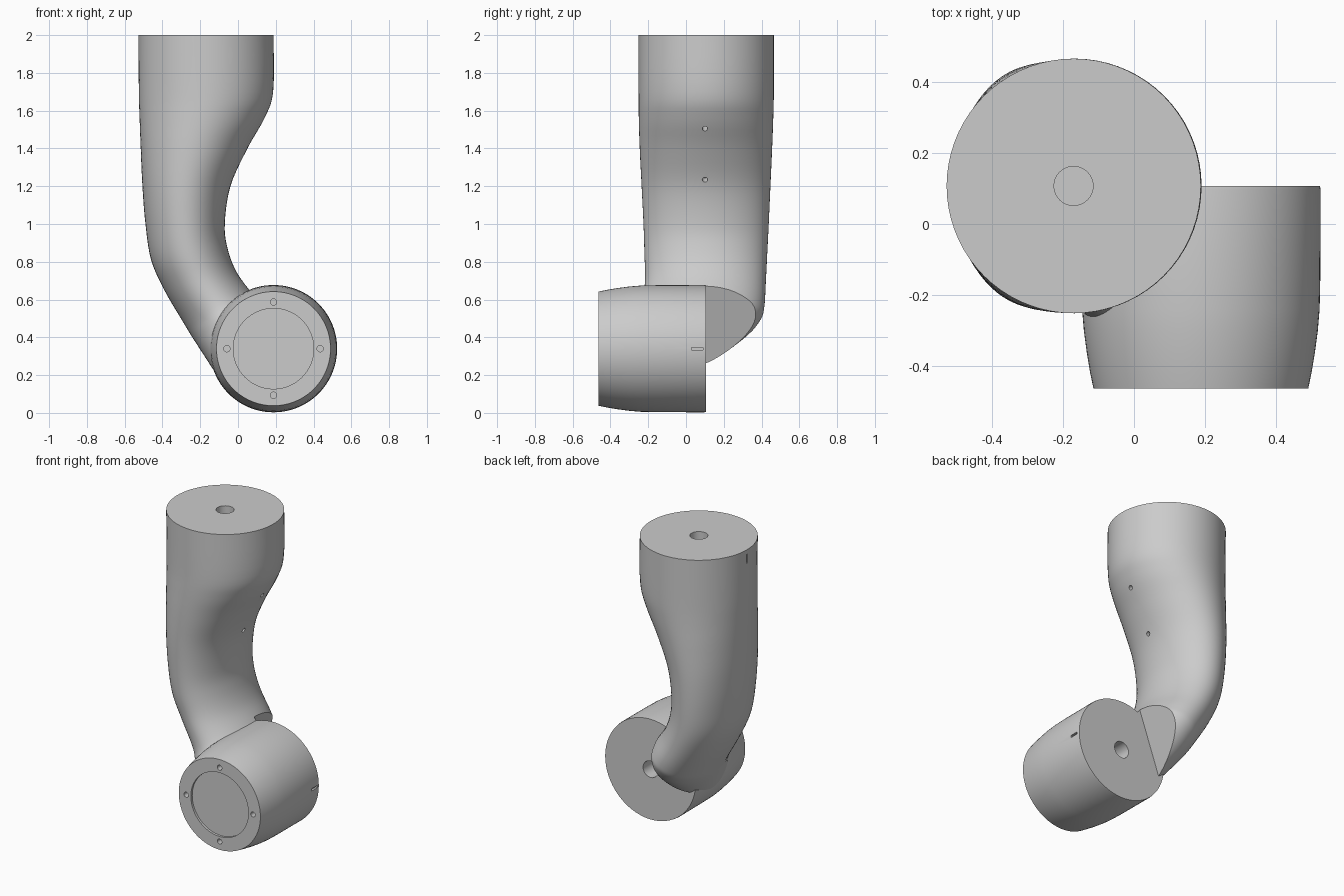
import bpy, bmesh, math
from mathutils import Vector, Matrix

if "Cube" in bpy.data.objects:
    bpy.data.objects.remove(bpy.data.objects["Cube"], do_unlink=True)

grey = bpy.data.materials.new("light grey")
grey.use_nodes = True
grey.diffuse_color = (0.6, 0.6, 0.6, 1)
grey.node_tree.nodes["Principled BSDF"].inputs["Base Color"].default_value = (0.6, 0.6, 0.6, 1)

JX, JZ = 0.188, 0.34        # joint axis
TX, TY = -0.17, 0.107       # top flange axis
BACK = 0.107                # rear plane of the joint


def finish(name, bm):
    bmesh.ops.recalc_face_normals(bm, faces=bm.faces)
    mesh = bpy.data.meshes.new(name)
    bm.to_mesh(mesh)
    bm.free()
    ob = bpy.data.objects.new(name, mesh)
    bpy.context.collection.objects.link(ob)
    mesh.materials.append(grey)
    return ob


def skin(name, rings):
    """Closed surface through a list of equal-length point rings."""
    bm = bmesh.new()
    loops = [[bm.verts.new(p) for p in r] for r in rings]
    n = len(loops[0])
    for a, b in zip(loops, loops[1:]):
        for i in range(n):
            j = (i + 1) % n
            bm.faces.new((a[i], a[j], b[j], b[i]))
    bm.faces.new(loops[0])
    bm.faces.new(loops[-1])
    return finish(name, bm)


def rod(centre, axis, radius, length, sides=32):
    bm = bmesh.new()
    rot = Vector((0, 0, 1)).rotation_difference(Vector(axis)).to_matrix().to_4x4()
    bmesh.ops.create_cone(bm, cap_ends=True, segments=sides, radius1=radius,
                          radius2=radius, depth=length,
                          matrix=Matrix.Translation(centre) @ rot)
    return finish("hole_cutter", bm)


def block(centre, size):
    bm = bmesh.new()
    bmesh.ops.create_cube(bm, size=1, matrix=Matrix.Translation(centre) @ Matrix.Diagonal((*size, 1)))
    return finish("slot_cutter", bm)


def cut(ob, cutters):
    bpy.ops.object.select_all(action='DESELECT')
    bpy.context.view_layer.objects.active = ob
    ob.select_set(True)
    for c in cutters:
        c.hide_render = True
        mod = ob.modifiers.new("cut", 'BOOLEAN')
        mod.operation, mod.solver, mod.object = 'DIFFERENCE', 'EXACT', c
        bpy.ops.object.modifier_apply(modifier=mod.name)
        bpy.data.objects.remove(c, do_unlink=True)
    bpy.ops.object.shade_smooth_by_angle(angle=math.radians(32))


# Arm sections: outer x, z; inner x, z; front y, back y
sections = [
    (-.527, 2.0, .188, 2.0, -.251, .465),
    (-.525, 1.7, .186, 1.7, -.251, .465),
    (-.521, 1.56, .14, 1.56, -.25, .462),
    (-.515, 1.4, .05, 1.4, -.245, .456),
    (-.506, 1.2, -.04, 1.2, -.235, .447),
    (-.49, 1.0, -.07, 1.0, -.225, .438),
    (-.46, .81, -.055, .87, -.22, .43),
    (-.39, .65, -.01, .75, -.217, .423),
    (-.29, .48, .06, .65, -.235, .415),
    (-.245, .405, .1, .6, -.27, .395),
    (-.19, .32, .12, .53, -.33, .32),
    (-.08, .15, .12, .38, -.43, .09),
]


def spline(points, steps=5):
    pts = [Vector(p) for p in points]
    out = []
    for i in range(len(pts) - 1):
        p0, p1, p2, p3 = pts[max(i - 1, 0)], pts[i], pts[i + 1], pts[min(i + 2, len(pts) - 1)]
        for s in range(steps):
            t = s / steps
            out.append(p1 + 0.5 * t * (p2 - p0 + t * (2 * p0 - 5 * p1 + 4 * p2 - p3
                                                      + t * (3 * (p1 - p2) + p3 - p0))))
    return out + [pts[-1]]


def arm_ring(s, n=72):
    ox, oz, ix, iz, y0, y1 = s
    ring = []
    for k in range(n):
        a = 2 * math.pi * k / n
        u, v = math.cos(a), math.sin(a)
        ring.append(((ox + ix) / 2 + u * (ix - ox) / 2,
                     (y0 + y1) / 2 + v * (y1 - y0) / 2,
                     (oz + iz) / 2 + u * (iz - oz) / 2))
    return ring


arm = skin("curved_arm", [arm_ring(s) for s in spline(sections)])

# Slanted clearance behind the joint, top bore, side screw holes and index slot
wedge = [(.08, .77), (-.2, 0), (1, 0), (1, .77)]
clearance = skin("clearance_cutter", [[(x, y, z) for x, z in wedge] for y in (BACK, 1)])
cut(arm, [clearance,
          rod((TX, TY, 2), (0, 0, 1), .055, .2),
          rod((.1, .1, 1.51), (.88, 0, -.47), .014, .1, 16),
          rod((-.03, .1, 1.235), (.92, 0, -.4), .014, .1, 16),
          block((-.527, TY, 1.94), (.03, .015, .06))])

# Joint housing turned around the y axis
profile = [(-.463, .302), (-.42, .311), (-.36, .321), (-.3, .329), (-.24, .334),
           (-.15, .336), (.095, .337), (BACK, .335)]
joint = skin("joint_housing", [
    [(JX + r * math.cos(2 * math.pi * k / 96), y, JZ + r * math.sin(2 * math.pi * k / 96))
     for k in range(96)] for y, r in profile])

# Front recess, four bolt holes, rear bore and index slot
bolts = [rod((JX + .247 * dx, -.463, JZ + .247 * dz), (0, 1, 0), .017, .08, 20)
         for dx, dz in ((1, 0), (-1, 0), (0, 1), (0, -1))]
cut(joint, bolts + [rod((JX, -.463, JZ), (0, 1, 0), .213, .03, 64),
                    rod((JX, BACK, JZ), (0, 1, 0), .055, .2),
                    block((JX + .337, .06, JZ), (.03, .06, .015))])

# Rest the lowest edge on the floor
for ob in (arm, joint):
    ob.location.z = 0
    ob.data.transform(Matrix.Translation((0, 0, 0)))
